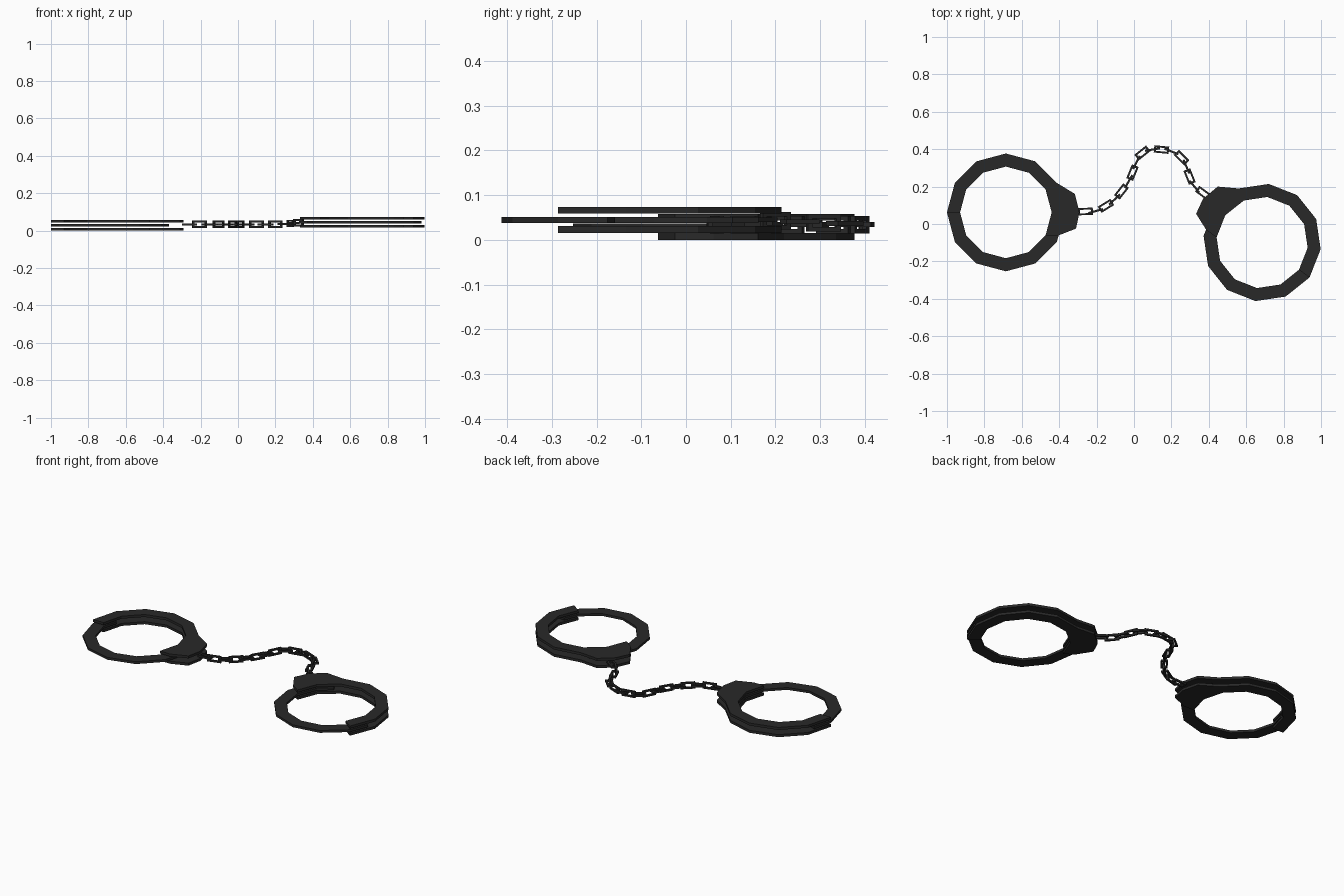
import bpy, bmesh
from math import radians, cos, sin, pi
from mathutils import Matrix, Vector

if "Cube" in bpy.data.objects:
    bpy.data.objects.remove(bpy.data.objects["Cube"])

metal = bpy.data.materials.new("dark_metal")
metal.diffuse_color = (0.022, 0.022, 0.022, 1)
metal.use_nodes = True
metal.node_tree.nodes["Principled BSDF"].inputs["Base Color"].default_value = metal.diffuse_color


def polar(r, deg):
    return (r * cos(radians(deg)), r * sin(radians(deg)))


def facet(r, deg):
    """Point on the flat side of a 12-sided ring."""
    off = (deg % 30) - 15
    return polar(r * cos(pi / 12) / cos(radians(off)), deg)


def slab(name, outlines, slabs, matrix):
    """Extrude flat outlines between each pair of heights."""
    bm = bmesh.new()
    for z0, z1 in slabs:
        faces = []
        for pts in outlines:
            faces.append(bm.faces.new([bm.verts.new((x, y, z0)) for x, y in pts]))
        bmesh.ops.remove_doubles(bm, verts=list({v for f in faces for v in f.verts}), dist=1e-5)
        faces = [f for f in bm.faces if all(abs(v.co.z - z0) < 1e-6 for v in f.verts)]
        ext = bmesh.ops.extrude_face_region(bm, geom=faces, use_keep_orig=True)
        bmesh.ops.translate(bm, vec=(0, 0, z1 - z0),
                            verts=[g for g in ext["geom"] if isinstance(g, bmesh.types.BMVert)])
    bm.transform(matrix)
    bmesh.ops.recalc_face_normals(bm, faces=bm.faces)
    me = bpy.data.meshes.new(name)
    bm.to_mesh(me)
    bm.free()
    me.materials.append(metal)
    ob = bpy.data.objects.new(name, me)
    bpy.context.collection.objects.link(ob)
    return ob


R_OUT, R_IN = 0.315, 0.245

# Cheek plate: half ring flowing into the lock housing
plate = [polar(R_IN, a) for a in range(180, -31, -30)]
plate += [polar(r, a) for r, a in ((0.305, -24), (0.385, -13), (0.393, 0), (0.382, 15))]
plate += [polar(R_OUT, a) for a in range(30, 181, 30)]

# Swing arm: other half of the ring, ends tucked between the plates
angles = [158] + list(range(180, 361, 30)) + [382]
arm = [facet(R_OUT, a) for a in angles] + [facet(R_IN, a) for a in reversed(angles)]

# Two cuffs, the right one flipped over and turned
cuffs = (("left", (-0.685, 0.062, 0), 0, 1), ("right", (0.685, -0.099, 0.0155), 143.5, -1))
for side, loc, turn, flip in cuffs:
    m = (Matrix.Translation(loc) @ Matrix.Rotation(radians(turn), 4, 'Z')
         @ Matrix.Diagonal((1, flip, 1, 1)))
    slab(side + "_cheek_plates", [plate], [(0, 0.015), (0.043, 0.058)], m)
    slab(side + "_swing_arm", [arm], [(0.0222, 0.0362)], m)

# Chain: rectangular links along a path, every other one on edge
path = [(-.26, .067), (-.205, .069), (-.15, .097), (-.104, .131), (-.067, .174),
        (-.029, .227), (-.008, .275), (.013, .329), (.045, .38), (.099, .398),
        (.147, .398), (.2, .388), (.254, .355), (.28, .307), (.297, .254),
        (.323, .2), (.37, .165)]


def rect(x, y):
    return [(-x, -y), (x, -y), (x, y), (-x, y)]


outer, inner = rect(0.040, 0.0195), rect(0.029, 0.0095)
frame = [[outer[i], outer[(i + 1) % 4], inner[(i + 1) % 4], inner[i]] for i in range(4)]
for i, (x, y) in enumerate(path):
    a, b = path[max(i - 1, 0)], path[min(i + 1, len(path) - 1)]
    d = Vector((b[0] - a[0], b[1] - a[1], 0))
    z = 0.034 + 0.011 * max(0, i - 11) / 5
    m = (Matrix.Translation((x, y, z)) @ d.to_track_quat('X', 'Z').to_matrix().to_4x4()
         @ Matrix.Rotation(radians(90 * (i % 2)), 4, 'X'))
    slab(f"chain_link_{i + 1:02d}", frame, [(-0.0055, 0.0055)], m)
